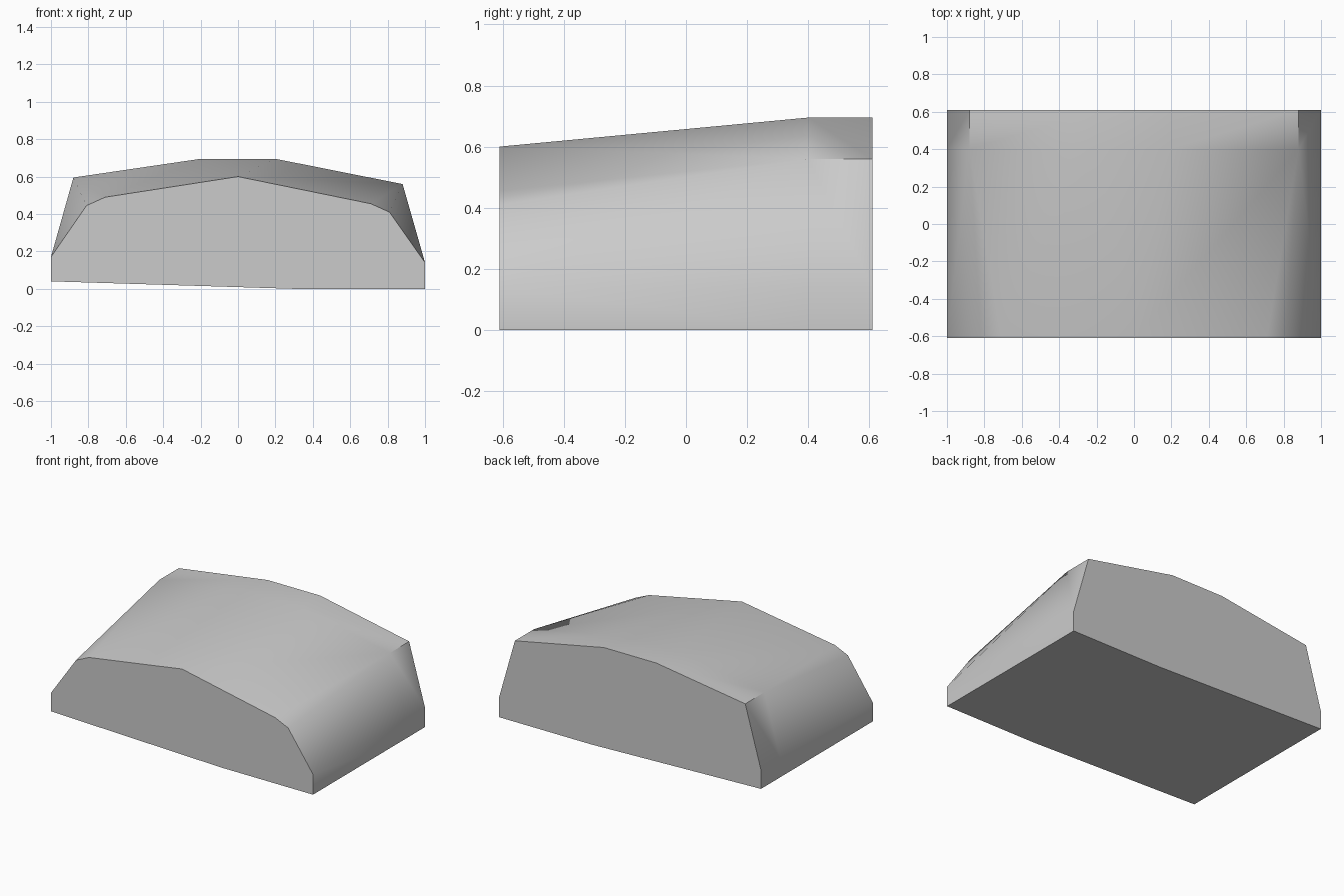
import bpy
import bmesh
import math

cube = bpy.data.objects.get("Cube")
if cube:
    bpy.data.objects.remove(cube, do_unlink=True)

# Single grey surface colour
grey = bpy.data.materials.new("plain grey")
grey.use_nodes = True
colour = (0.6, 0.6, 0.6, 1)
grey.diffuse_color = colour
grey.node_tree.nodes["Principled BSDF"].inputs["Base Color"].default_value = colour

# Cross-sections in (x, z): narrow peaked front, broad rear roof
FRONT = [(-1, .04), (-1, .17), (-.81, .445), (-.71, .49), (0, .6),
         (.71, .455), (.81, .41), (1, .14), (1, 0), (.3, 0)]
REAR = [(-1, .04), (-1, .17), (-.88, .595), (-.2, .695), (.2, .695),
        (.88, .56), (1, .14), (1, 0), (.3, 0)]
# Rear point joined to each front point; a front point may fan to several
FAN = [(0, 0), (1, 1), (1, 2), (2, 2), (3, 2), (4, 3), (4, 4),
       (5, 5), (6, 5), (7, 5), (7, 6), (8, 7), (9, 8)]

bm = bmesh.new()


def section(points, y):
    return [bm.verts.new((x, y, z)) for x, z in points]


def bridge(a, b, pairs):
    """Skin two sections with quads, or triangles where a point is shared."""
    for (i, j), (k, m) in zip(pairs, pairs[1:] + pairs[:1]):
        corners = [a[i], a[k], b[m], b[j]]
        bm.faces.new(list(dict.fromkeys(corners)))


front = section(FRONT, -.61)
middle = section(REAR, .4)
back = section(REAR, .61)

# Tapering body, straight rear band and flat end caps
bridge(front, middle, FAN)
bridge(middle, back, [(i, i) for i in range(len(REAR))])
bm.faces.new(front)
bm.faces.new(back)
bmesh.ops.recalc_face_normals(bm, faces=bm.faces)

mesh = bpy.data.meshes.new("domed_block")
bm.to_mesh(mesh)
bm.free()
mesh.materials.append(grey)
block = bpy.data.objects.new("domed_block", mesh)
bpy.context.collection.objects.link(block)

# Smooth rounded shoulders, crisp ends and roof edges
bpy.ops.object.select_all(action="DESELECT")
block.select_set(True)
bpy.context.view_layer.objects.active = block
bpy.ops.object.shade_smooth_by_angle(angle=math.radians(40))
